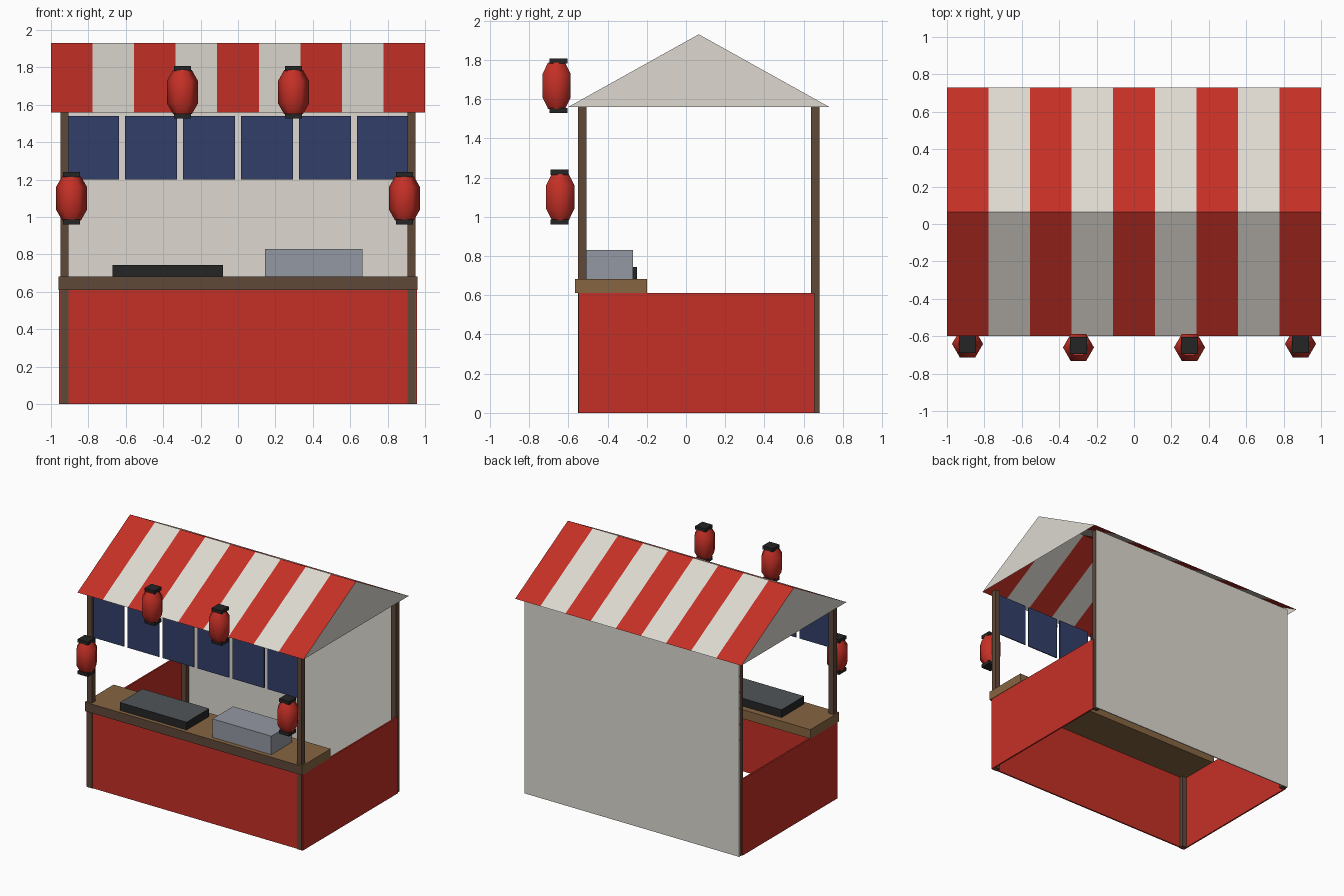
import bpy, math

cube = bpy.data.objects.get("Cube")
if cube:
    bpy.data.objects.remove(cube, do_unlink=True)


def material(name, *rgb):
    # 8-bit display colour to linear
    lin = [((c / 255 + 0.055) / 1.055) ** 2.4 for c in rgb] + [1]
    m = bpy.data.materials.new(name)
    m.use_nodes = True
    m.diffuse_color = lin
    bsdf = m.node_tree.nodes["Principled BSDF"]
    bsdf.inputs["Base Color"].default_value = lin
    bsdf.inputs["Roughness"].default_value = 0.8
    return m


RED = material("red", 197, 48, 38)
CREAM = material("cream", 221, 217, 208)
POST = material("dark wood", 95, 72, 56)
WOOD = material("light wood", 134, 101, 66)
BLUE = material("indigo cloth", 50, 63, 105)
STEEL = material("steel", 148, 152, 162)
IRON = material("iron grey", 80, 84, 87)
BLACK = material("black", 37, 37, 38)


def mesh(name, verts, faces, *mats):
    me = bpy.data.meshes.new(name)
    me.from_pydata(verts, [], faces)
    for m in mats:
        me.materials.append(m)
    ob = bpy.data.objects.new(name, me)
    bpy.context.collection.objects.link(ob)
    return ob


def box(name, xs, ys, zs, *mats):
    verts = [(x, y, z) for x in xs for y in ys for z in zs]
    faces = [(0, 1, 3, 2), (4, 6, 7, 5), (0, 4, 5, 1),
             (2, 3, 7, 6), (0, 2, 6, 4), (1, 5, 7, 3)]
    return mesh(name, verts, faces, *mats)


def accent(ob, axis, sign):
    # second material on the faces pointing one way
    for p in ob.data.polygons:
        if p.normal[axis] * sign > 0.9:
            p.material_index = 1


EAVE, RIDGE, FRONT, BACK, MID = 1.56, 1.93, -0.60, 0.73, 0.065

# Striped gable roof
STRIPES = 9
verts, faces = [], []
for i in range(STRIPES + 1):
    x = -1 + 2 * i / STRIPES
    verts += [(x, FRONT, EAVE), (x, MID, RIDGE), (x, BACK, EAVE)]
for i in range(STRIPES):
    a = 3 * i
    faces += [(a, a + 3, a + 4, a + 1), (a + 1, a + 4, a + 5, a + 2)]
roof = mesh("striped_roof", verts, faces, RED, CREAM)
for p in roof.data.polygons:
    p.material_index = (p.index // 2) % 2

# Gable ends, posts and side panels on both sides
for side, s in (("left", 1), ("right", -1)):
    tri = [(s, FRONT, EAVE), (s, BACK, EAVE), (s, MID, RIDGE)]
    mesh(side + "_gable", tri, [(0, 1, 2) if s > 0 else (0, 2, 1)], CREAM)
    post_x = sorted((s * 0.906, s * 0.949))
    box(side + "_front_post", post_x, (-0.55, -0.508), (0, EAVE), POST)
    box(side + "_back_post", post_x, (0.638, 0.679), (0, EAVE), POST)
    box(side + "_panel", sorted((s * 0.945, s * 0.957)), (-0.547, 0.655), (0, 0.61), RED)

# Front and back walls
box("front_panel", (-0.95, 0.95), (-0.545, -0.533), (0, 0.61), RED)
box("back_wall", (-0.949, 0.949), (0.676, 0.684), (0, EAVE), CREAM)

# Counter with a dark front edge
counter = box("counter", (-0.96, 0.96), (-0.565, -0.2), (0.61, 0.682), WOOD, POST)
accent(counter, 1, -1)

# Griddle and steel container
griddle = box("griddle", (-0.67, -0.08), (-0.535, -0.25), (0.682, 0.745), BLACK, IRON)
accent(griddle, 2, 1)
box("steel_container", (0.145, 0.665), (-0.53, -0.27), (0.682, 0.83), STEEL)

# Hanging cloth panels
for i in range(6):
    x = (i - 2.5) * 0.31
    box(f"cloth_panel_{i + 1}", (x - 0.14, x + 0.14), (-0.534, -0.526), (1.2, 1.54), BLUE)


def lantern(name, x, y, z, cap_y):
    # six-sided body turned from a profile, with square caps
    profile = [(0.05, -0.118), (0.083, -0.06), (0.083, 0.06), (0.05, 0.118)]
    n = 6
    verts = [(r * math.cos(math.tau * k / n), r * math.sin(math.tau * k / n), h)
             for r, h in profile for k in range(n)]
    faces = [(j * n + k, j * n + (k + 1) % n, (j + 1) * n + (k + 1) % n, (j + 1) * n + k)
             for j in range(len(profile) - 1) for k in range(n)]
    faces += [tuple(reversed(range(n))), tuple(range(3 * n, 4 * n))]
    body = mesh(name + "_body", verts, faces, RED)
    body.location = (x, y, z)
    for p in body.data.polygons:
        p.use_smooth = len(p.vertices) == 4
    for part, low in (("_top_cap", 0.113), ("_bottom_cap", -0.14)):
        box(name + part, (x - 0.045, x + 0.045), (cap_y - 0.045, cap_y + 0.045),
            (z + low, z + low + 0.027), BLACK)


# Lanterns: one on each front post, two above the eave
for side, s in (("left", 1), ("right", -1)):
    lantern(side + "_post_lantern", s * 0.89, -0.641, 1.1, -0.645)
    lantern(side + "_eave_lantern", s * 0.297, -0.66, 1.668, -0.65)
